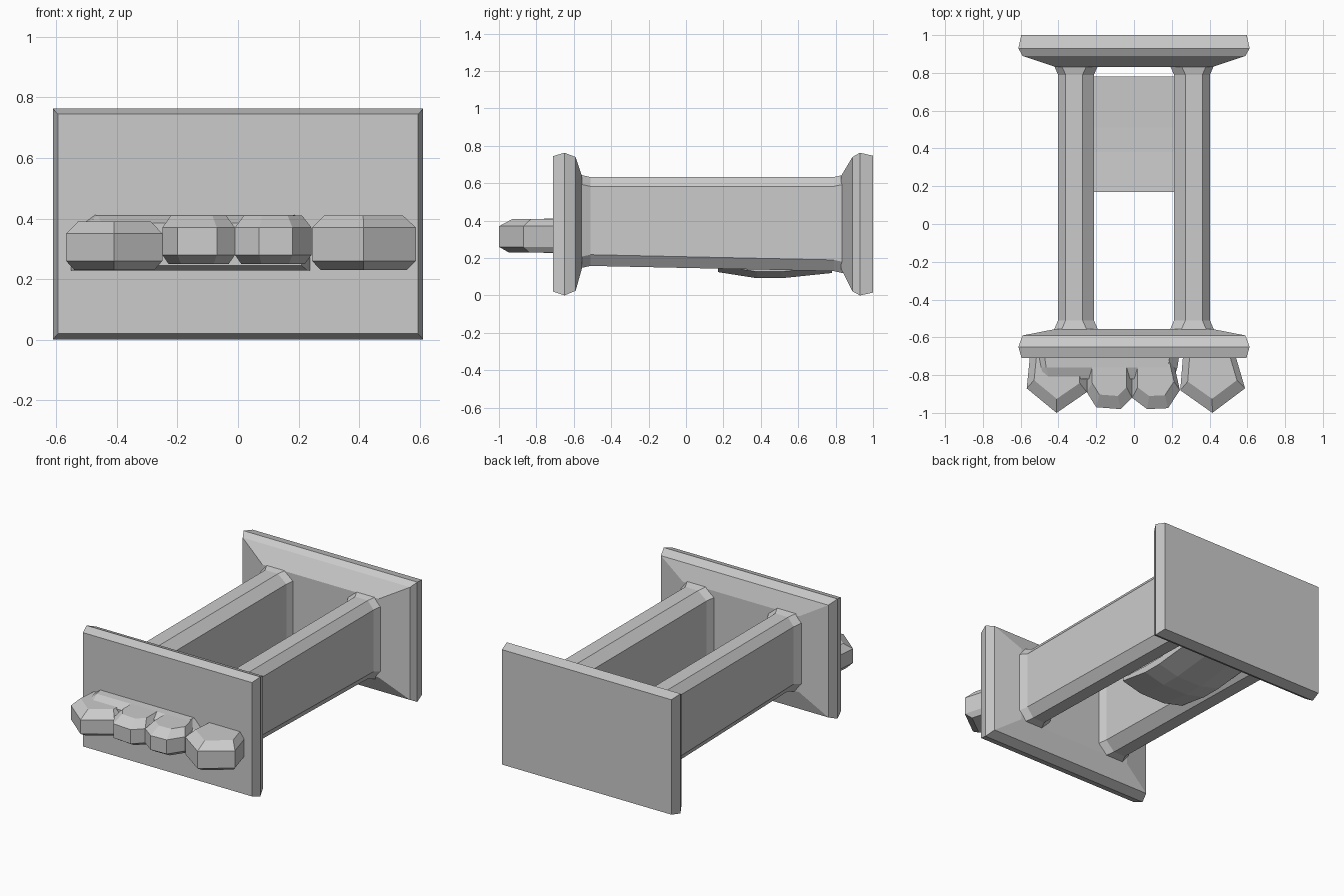
import bpy, bmesh


def loft(name, rings):
    """Flat-shaded solid skinned through rings of equal point count."""
    bm = bmesh.new()
    vr = [[bm.verts.new(p) for p in r] for r in rings]
    n = len(vr[0])
    for a, b in zip(vr, vr[1:]):
        for i in range(n):
            j = (i + 1) % n
            bm.faces.new((a[i], a[j], b[j], b[i]))
    bm.faces.new(vr[0])
    bm.faces.new(vr[-1])
    bmesh.ops.recalc_face_normals(bm, faces=bm.faces)
    me = bpy.data.meshes.new(name)
    bm.to_mesh(me)
    bm.free()
    ob = bpy.data.objects.new(name, me)
    bpy.context.collection.objects.link(ob)
    return ob


def rect(y, hx, z0, z1):
    return [(-hx, y, z0), (hx, y, z0), (hx, y, z1), (-hx, y, z1)]


# End plates with worn bevels, tapering in toward the rails
loft("front_plate", [rect(-0.71, 0.595, 0.02, 0.745), rect(-0.65, 0.612, 0.0, 0.763),
                     rect(-0.59, 0.59, 0.025, 0.74), rect(-0.555, 0.41, 0.15, 0.635)])
loft("back_plate", [rect(1.0, 0.597, 0.015, 0.747), rect(0.93, 0.612, 0.0, 0.763),
                    rect(0.89, 0.59, 0.022, 0.74), rect(0.83, 0.41, 0.14, 0.64)])


# Side rails: chamfered tall section with flared collars at both ends
def rail_ring(side, y, zb, g):
    x0, x1, zt = 0.212 - g, 0.402 + g, 0.633 + g * 0.5
    zb -= g * 0.5
    pts = [(x0 + 0.06, zb), (x1 - 0.045, zb), (x1, zb + 0.06), (x1, zt - 0.05),
           (x1 - 0.04, zt), (x0 + 0.06, zt), (x0, zt - 0.05), (x0, zb + 0.06)]
    return [(side * x, y, z) for x, z in pts]


for side, label in ((-1, "left"), (1, "right")):
    loft(label + "_rail", [rail_ring(side, -0.565, 0.158, 0.024),
                           rail_ring(side, -0.51, 0.158, 0.0),
                           rail_ring(side, 0.79, 0.13, 0.0),
                           rail_ring(side, 0.84, 0.13, 0.022)])

# Sagging slab slung between the rails
slab = [(0.17, 0.16, 0.125), (0.38, 0.15, 0.092), (0.51, 0.15, 0.092),
        (0.78, 0.16, 0.12)]
loft("underslung_slab", [[(-0.23, y, b + 0.035), (-0.09, y, b), (0.09, y, b),
                          (0.23, y, b + 0.035), (0.23, y, t + 0.02), (-0.23, y, t + 0.02)]
                         for y, t, b in slab])


# Chunky knobs along the front, each rising from a plan outline
def knob(name, outline, z0, z1):
    cx = sum(p[0] for p in outline) / len(outline)

    def ring(z, s):
        return [(cx + (x - cx) * s, -0.69 + (y + 0.69) * s, z) for x, y in outline]
    loft(name, [ring(z0, 0.83), ring(z0 + 0.03, 1.0), ring(z1 - 0.04, 1.0), ring(z1, 0.76)])


knob("knob_1", [(-0.55, -0.69), (-0.568, -0.87), (-0.41, -1.0), (-0.25, -0.89),
                (-0.25, -0.69)], 0.23, 0.39)
knob("knob_2", [(-0.25, -0.69), (-0.25, -0.89), (-0.2, -0.97), (-0.07, -0.98),
                (-0.01, -0.92), (-0.01, -0.69)], 0.25, 0.41)
knob("knob_3", [(-0.01, -0.69), (-0.01, -0.92), (0.07, -0.98), (0.18, -0.975),
                (0.243, -0.88), (0.2, -0.69)], 0.25, 0.41)
knob("knob_4", [(0.26, -0.69), (0.245, -0.88), (0.415, -1.0), (0.588, -0.87),
                (0.535, -0.69)], 0.23, 0.41)

# Backing bar that joins the first three knobs
loft("knob_bar", [[(x0, y, z0), (x1, y, z0), (x1, y, 0.36), (x1 - 0.05, y, z1),
                   (x0 + 0.08, y, z1), (x0, y, 0.35)]
                  for x0, x1, y, z0, z1 in ((-0.555, 0.24, -0.69, 0.228, 0.413),
                                            (-0.545, 0.23, -0.76, 0.228, 0.41),
                                            (-0.53, 0.21, -0.82, 0.245, 0.385))])
